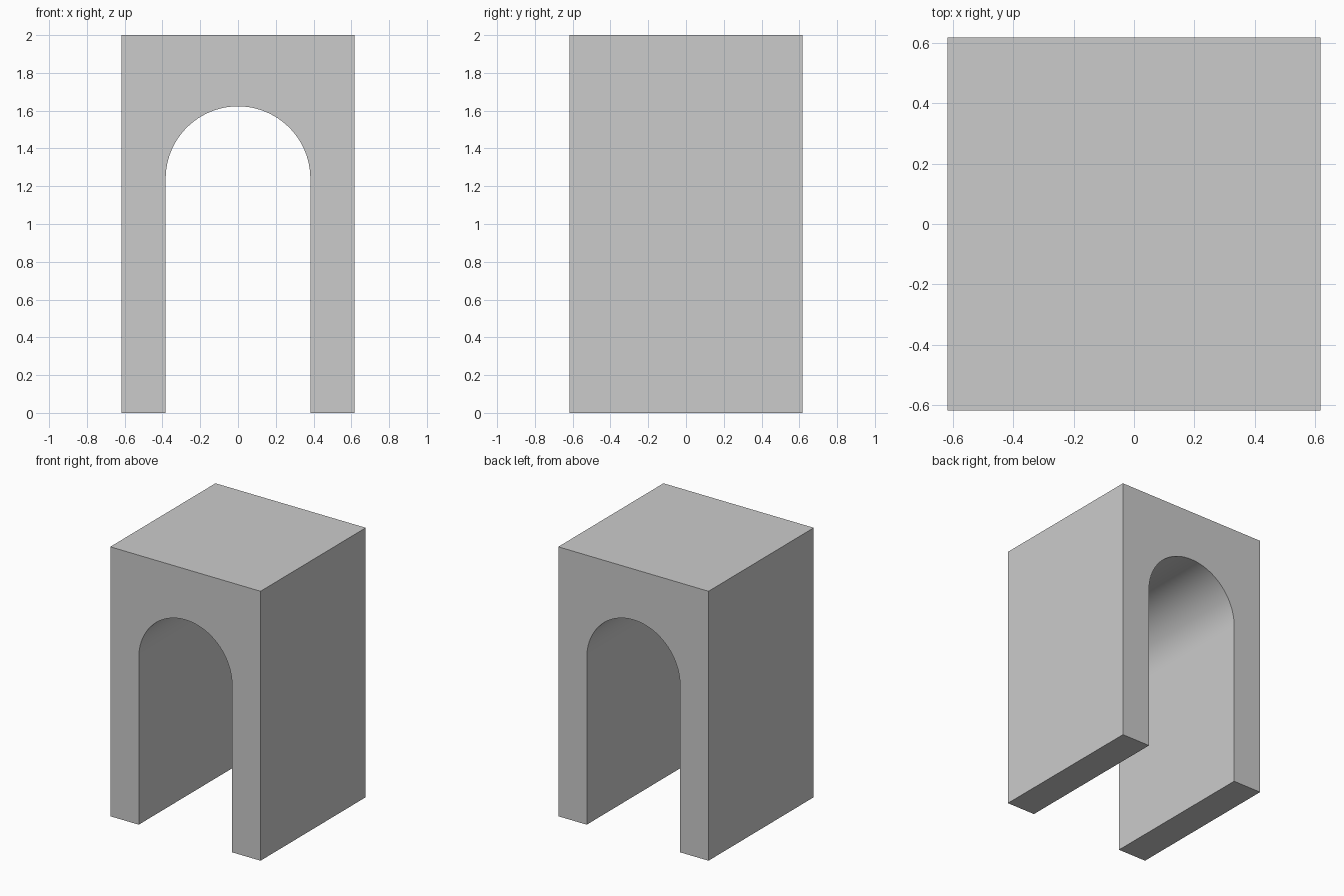
import bpy, bmesh
from math import pi, cos, sin, radians

if "Cube" in bpy.data.objects:
    bpy.data.objects.remove(bpy.data.objects["Cube"])

HALF = 0.617      # half width and half depth of the block
HEIGHT = 2.0
RADIUS = 0.383    # half width of the opening
SPRING = 1.24     # height where the arch starts
SEGMENTS = 48

# Front outline: outer block, then the round-headed opening
profile = [(-RADIUS, 0), (-HALF, 0), (-HALF, HEIGHT), (HALF, HEIGHT), (HALF, 0), (RADIUS, 0)]
profile += [(RADIUS * cos(pi * i / SEGMENTS), SPRING + RADIUS * sin(pi * i / SEGMENTS))
            for i in range(SEGMENTS + 1)]

# Extrude the outline front to back
bm = bmesh.new()
face = bm.faces.new([bm.verts.new((x, -HALF, z)) for x, z in profile])
result = bmesh.ops.extrude_face_region(bm, geom=[face], use_keep_orig=True)
moved = [g for g in result["geom"] if isinstance(g, bmesh.types.BMVert)]
bmesh.ops.translate(bm, verts=moved, vec=(0, 2 * HALF, 0))
bmesh.ops.recalc_face_normals(bm, faces=bm.faces)

mesh = bpy.data.meshes.new("arch_block")
bm.to_mesh(mesh)
bm.free()
arch = bpy.data.objects.new("arch_block", mesh)
bpy.context.collection.objects.link(arch)

# Smooth vault with sharp outer edges
bpy.context.view_layer.objects.active = arch
arch.select_set(True)
bpy.ops.object.shade_smooth_by_angle(angle=radians(30))
